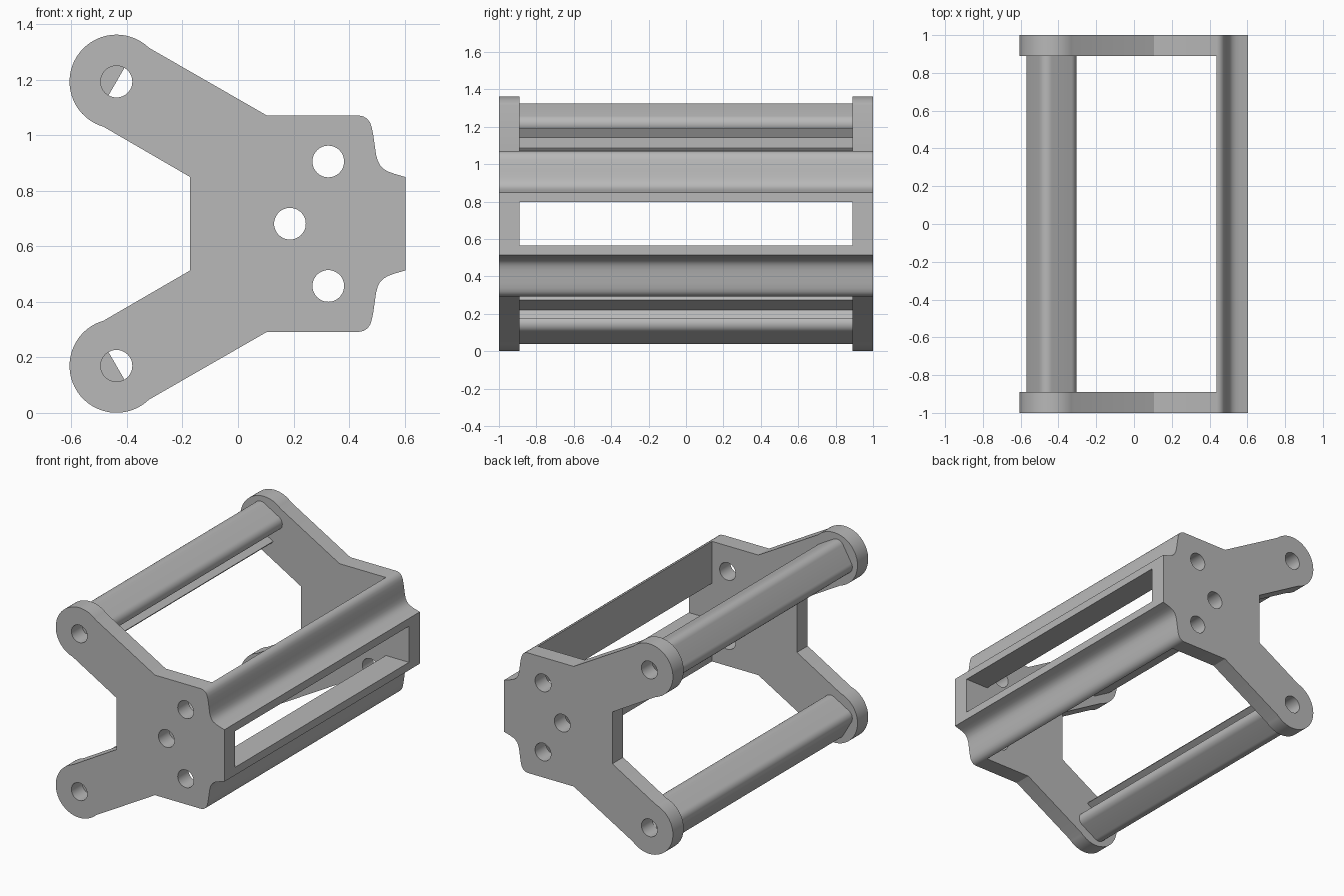
import bpy
import bmesh
from math import cos, sin, radians, sqrt, atan2, pi

cube = bpy.data.objects.get("Cube")
if cube:
    bpy.data.objects.remove(cube, do_unlink=True)

grey = bpy.data.materials.new("plain grey")
grey.use_nodes = True
COLOR = (0.48, 0.48, 0.48, 1)
grey.diffuse_color = COLOR
grey.node_tree.nodes["Principled BSDF"].inputs["Base Color"].default_value = COLOR

MID = 0.681                 # height of the mirror plane
INNER = 0.89                # inner faces of the end plates
ARM = (-0.4375, 1.1925)     # centre of the upper arm eye
HOLE = 0.057
U = (cos(radians(30)), -sin(radians(30)))   # along the arm, inward
P = (-U[1], U[0])                           # across the arm, upward


def arm_point(u, p):
    return (ARM[0] + u * U[0] + p * P[0], ARM[1] + u * U[1] + p * P[1])


def flip(points):
    return [(x, 2 * MID - z) for x, z in reversed(points)]


def circle(cx, cz, r, n=48):
    return [(cx + r * cos(2 * pi * i / n), cz + r * sin(2 * pi * i / n)) for i in range(n)]


def extrude(name, loops, y0, y1):
    """Fill the x-z outlines (outer first, then holes) and give them depth."""
    curve = bpy.data.curves.new(name, 'CURVE')
    curve.dimensions = '2D'
    curve.fill_mode = 'BOTH'
    curve.extrude = (y1 - y0) / 2
    for loop in loops:
        spline = curve.splines.new('POLY')
        spline.points.add(len(loop) - 1)
        for point, (x, z) in zip(spline.points, loop):
            point.co = (x, z, 0, 1)
        spline.use_cyclic_u = True
    obj = bpy.data.objects.new(name, curve)
    obj.rotation_euler.x = pi / 2
    obj.location.y = (y0 + y1) / 2
    bpy.context.collection.objects.link(obj)
    bpy.ops.object.select_all(action='DESELECT')
    obj.select_set(True)
    bpy.context.view_layer.objects.active = obj
    bpy.ops.object.convert(target='MESH')
    obj = bpy.context.object
    bm = bmesh.new()
    bm.from_mesh(obj.data)
    bmesh.ops.remove_doubles(bm, verts=bm.verts, dist=0.0002)
    bmesh.ops.recalc_face_normals(bm, faces=bm.faces)
    bm.to_mesh(obj.data)
    bm.free()
    obj.data.materials.clear()
    obj.data.materials.append(grey)
    bpy.ops.object.shade_smooth_by_angle(angle=radians(25))
    return obj


# S-shaped outer edge shared by plates and side rails, top to bottom
s_edge = [(0.437, 1.07), (0.452, 1.067), (0.466, 1.058), (0.476, 1.044), (0.482, 1.025),
          (0.487, 1.0), (0.492, 0.965), (0.497, 0.93), (0.503, 0.908), (0.511, 0.892),
          (0.523, 0.879), (0.54, 0.869), (0.562, 0.861), (0.603, 0.849)]

# End plates: rounded arm eye, straight arm sides, body
EYE, HALF = 0.169, 0.164
start = atan2(HALF, sqrt(EYE ** 2 - HALF ** 2))
steps = 40
eye = []
for i in range(steps + 1):
    a = start + (2 * pi - 2 * start) * i / steps
    eye.append(arm_point(EYE * cos(a), EYE * sin(a)))
upper = [(-0.172, 0.849)] + eye[::-1] + [(0.105, 1.07)] + s_edge
outline = upper + flip(upper)
holes = [circle(0.187, MID, HOLE)]
for cx, cz in (ARM, (0.325, 0.905)):
    holes += [circle(cx, cz, HOLE), circle(cx, 2 * MID - cz, HOLE)]
extrude("front_plate", [outline] + holes, -1, -INNER)
extrude("back_plate", [outline] + holes, INNER, 1)

# Side rails above and below the window
rail = s_edge + [(0.603, 0.798), (0.437, 0.798)]
extrude("upper_side_rail", [rail], -INNER, INNER)
extrude("lower_side_rail", [flip(rail)], -INNER, INNER)

# Slotted arm bars: rounded square with a slot opening inward
SIZE, ROUND, SLOT = 0.11, 0.05, 0.058
core = SIZE - ROUND
bar = [(0, -SLOT), (0, SLOT), (SIZE, SLOT)]
for quadrant, (su, sp) in enumerate([(1, 1), (-1, 1), (-1, -1), (1, -1)]):
    for i in range(11):
        a = pi / 2 * (quadrant + i / 10)
        bar.append((su * core + ROUND * cos(a), sp * core + ROUND * sin(a)))
bar.append((SIZE, -SLOT))
bar = [arm_point(u, p) for u, p in bar]
extrude("upper_arm_bar", [bar], -INNER, INNER)
extrude("lower_arm_bar", [flip(bar)], -INNER, INNER)
